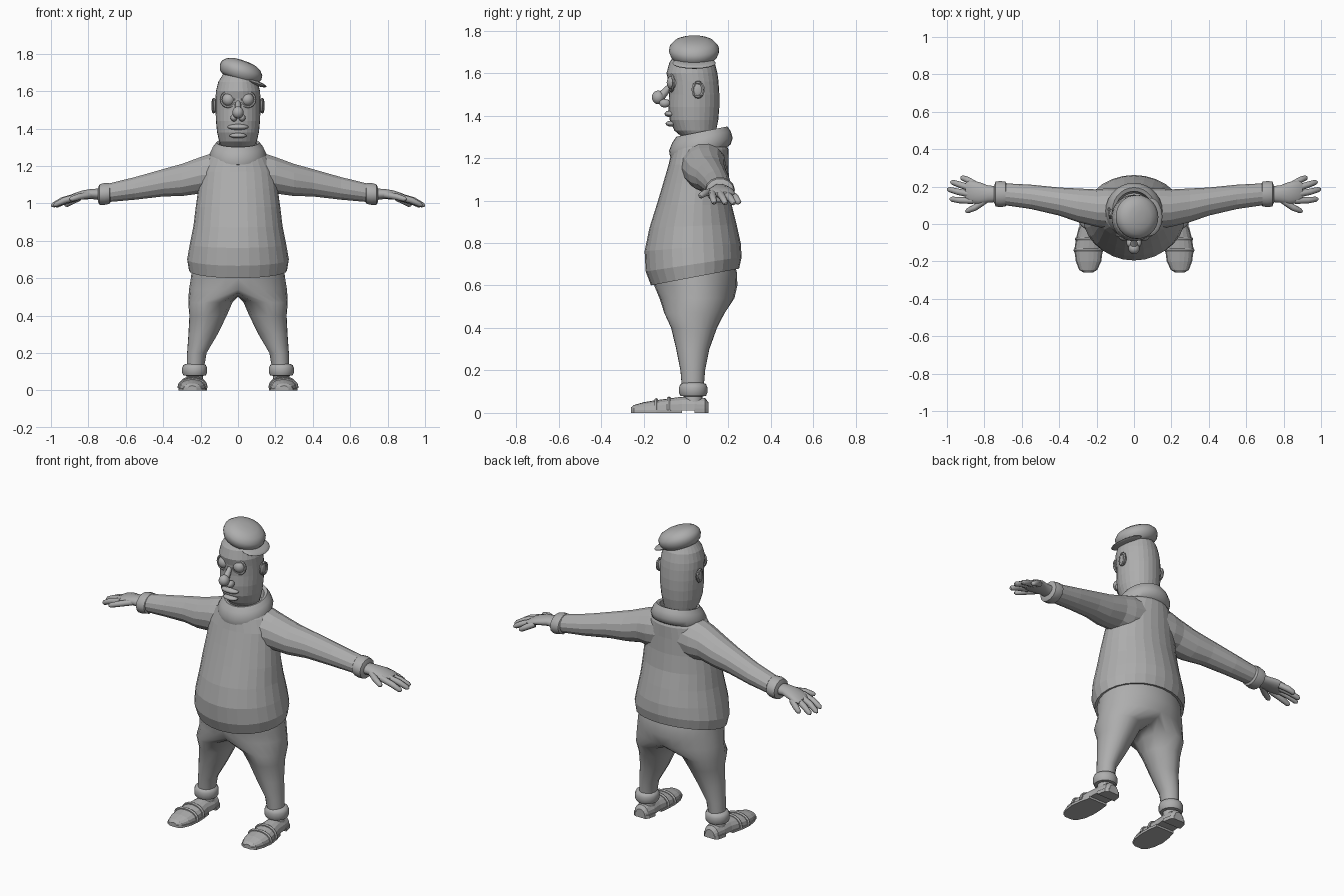
import bpy, bmesh
from math import sin, cos, pi, radians
from mathutils import Vector, Matrix

cube = bpy.data.objects.get("Cube")
if cube:
    bpy.data.objects.remove(cube, do_unlink=True)

grey = bpy.data.materials.new("clay_grey")
grey.use_nodes = True
GREY = (0.42, 0.42, 0.42, 1)
grey.diffuse_color = GREY
grey.node_tree.nodes["Principled BSDF"].inputs["Base Color"].default_value = GREY


def finish(name, bm, mirror=False, smooth=None):
    """Turn a bmesh into an object, optionally mirrored across x."""
    bmesh.ops.recalc_face_normals(bm, faces=bm.faces)
    mesh = bpy.data.meshes.new(name)
    bm.to_mesh(mesh)
    bm.free()
    mesh.materials.append(grey)
    ob = bpy.data.objects.new(name, mesh)
    bpy.context.collection.objects.link(ob)
    if mirror:
        ob.modifiers.new("Mirror", "MIRROR")
    if smooth:
        bpy.ops.object.select_all(action="DESELECT")
        ob.select_set(True)
        bpy.context.view_layer.objects.active = ob
        bpy.ops.object.shade_smooth_by_angle(angle=radians(smooth))
    return ob


def skin_rings(bm, rings, closed=True):
    """Join successive rings of vertices with quads."""
    for a, b in zip(rings, rings[1:]):
        n = len(a)
        for i in range(n if closed else n - 1):
            j = (i + 1) % n
            bm.faces.new((a[i], a[j], b[j], b[i]))


def loft(name, sections, mirror=False, smooth=None, matrix=None):
    bm = bmesh.new()
    rings = [[bm.verts.new(p) for p in s] for s in sections]
    skin_rings(bm, rings)
    bm.faces.new(rings[0])
    bm.faces.new(rings[-1])
    if matrix:
        bm.transform(matrix)
    return finish(name, bm, mirror, smooth)


def level(z, rx, front, back, tilt=0, n=28):
    """Horizontal ellipse between two y values, rising by tilt toward the back."""
    yc, ry = (front + back) / 2, (back - front) / 2
    return [(rx * cos(2 * pi * i / n), yc + ry * sin(2 * pi * i / n),
             z + tilt * ry * sin(2 * pi * i / n)) for i in range(n)]


def upright(x, yc, zc, ry, rz, n=14):
    """Ellipse facing along x."""
    return [(x, yc + ry * cos(2 * pi * i / n), zc + rz * sin(2 * pi * i / n))
            for i in range(n)]


def tube(name, points, radii, mirror=False, n=8):
    pts = [Vector(p) for p in points]
    sections = []
    for k, p in enumerate(pts):
        d = (pts[min(k + 1, len(pts) - 1)] - pts[max(k - 1, 0)]).normalized()
        ref = Vector((0, 1, 0)) if abs(d.y) < 0.8 else Vector((1, 0, 0))
        u = d.cross(ref).normalized()
        v = d.cross(u)
        sections.append([p + radii[k] * (u * cos(2 * pi * i / n) + v * sin(2 * pi * i / n))
                         for i in range(n)])
    return loft(name, sections, mirror, 50)


def ball(name, centre, size, mirror=False, matrix=None):
    bm = bmesh.new()
    bmesh.ops.create_uvsphere(bm, u_segments=16, v_segments=10, radius=1)
    bm.transform((matrix or Matrix()) @ Matrix.Translation(centre)
                 @ Matrix.Diagonal((*size, 1)))
    return finish(name, bm, mirror, 60)


def oval_path(centre, u, v, n=16):
    c, u, v = Vector(centre), Vector(u), Vector(v)
    return [c + u * cos(2 * pi * i / n) + v * sin(2 * pi * i / n) for i in range(n + 1)]


# Sweater
loft("sweater", [level(*s) for s in (
    (.645, .245, -.15, .235, .19), (.64, .262, -.165, .25, .19),
    (.70, .272, -.19, .262, .15), (.78, .258, -.195, .258, .08),
    (.88, .238, -.172, .238, .04), (.98, .226, -.138, .215),
    (1.08, .212, -.108, .203), (1.17, .2, -.082, .2),
    (1.24, .165, -.065, .2), (1.29, .12, -.04, .18))])
loft("collar", [level(*s, .2) for s in (
    (1.22, .12, -.04, .18), (1.235, .147, -.075, .21), (1.265, .152, -.08, .22),
    (1.3, .135, -.065, .21), (1.325, .115, -.045, .195),
    (1.32, .1, -.03, .175), (1.27, .09, -.02, .165))], smooth=40)
loft("sleeve", [upright(*s) for s in (
    (.06, .08, 1.165, .11, .12), (.14, .083, 1.155, .108, .115),
    (.2, .085, 1.15, .1, .1), (.3, .1, 1.125, .09, .088),
    (.4, .12, 1.11, .075, .075), (.55, .145, 1.08, .065, .062),
    (.7, .16, 1.055, .058, .05))], True)
loft("sleeve_cuff", [upright(*s) for s in (
    (.68, .16, 1.055, .055, .048), (.688, .16, 1.053, .066, .057),
    (.715, .16, 1.05, .07, .06), (.74, .16, 1.047, .066, .056),
    (.748, .16, 1.045, .045, .04))], True, 40)

# Hands
loft("palm", [upright(*s) for s in (
    (.73, .16, 1.048, .042, .032), (.78, .16, 1.05, .046, .028),
    (.83, .165, 1.045, .06, .025), (.88, .172, 1.033, .06, .02),
    (.9, .175, 1.028, .045, .012))], True, 50)
fingers = {
    "index_finger": ((.86, .125, 1.035), (.93, .127, 1.015), (.985, .134, .988)),
    "middle_finger": ((.87, .158, 1.035), (.94, .172, 1.015), (.998, .187, .985)),
    "ring_finger": ((.87, .19, 1.03), (.93, .21, 1.01), (.98, .226, .985)),
    "little_finger": ((.85, .212, 1.03), (.89, .236, 1.01), (.925, .25, .988)),
    "thumb": ((.79, .13, 1.045), (.85, .088, 1.035), (.9, .066, 1.02))}
for name, path in fingers.items():
    a, b, c = (Vector(p) for p in path)
    tube(name, (a, b, b.lerp(c, .8), c), (.018, .017, .014, .006), True)

# Trousers: half pelvis, seam between the legs, one leg, then mirrored
bm = bmesh.new()
N, K = 12, 5
arc = [-pi / 2 + pi * i / N for i in range(N + 1)]
inner = [pi / 2 + pi * (k + 1) / (K + 1) for k in range(K)]
halves = []
for z, rx, front, back in ((.74, .235, -.13, .22), (.66, .245, -.148, .24),
                           (.6, .252, -.15, .242), (.54, .262, -.125, .228)):
    yc, ry = (front + back) / 2, (back - front) / 2
    halves.append([bm.verts.new((rx * cos(a) if 0 < i < N else 0, yc + ry * sin(a), z))
                   for i, a in enumerate(arc)])
skin_rings(bm, halves, False)
seam = [bm.verts.new((0, yc + ry * sin(a), z - .04 * abs(cos(a)))) for a in inner]
legs = [halves[-1] + seam]
for z, xc, rx, yc, ry in ((.47, .148, .118, .04, .142), (.4, .16, .1, .038, .108),
                          (.3, .187, .078, .032, .078), (.2, .22, .052, .032, .058),
                          (.1, .23, .045, .032, .05)):
    legs.append([bm.verts.new((xc + rx * cos(a), yc + ry * sin(a), z)) for a in arc + inner])
skin_rings(bm, legs)
bm.faces.new(legs[-1])
finish("trousers", bm, True, 60)


def ankle_ring(z, r):
    return [(x + .232, y, h) for x, y, h in level(z, r, .034 - r, .034 + r, n=16)]


loft("trouser_cuff", [ankle_ring(*s) for s in (
    (.078, .045), (.08, .06), (.095, .067), (.12, .067), (.136, .06), (.142, .045))], True, 50)
loft("sock", [ankle_ring(*s) for s in ((.04, .046), (.1, .042))], True, 50)

# Shoes
shoe = ((-.26, .245, .02, .025), (-.245, .245, .045, .037), (-.2, .243, .064, .05),
        (-.14, .243, .072, .06), (-.08, .24, .067, .068), (-.02, .236, .056, .076),
        (.04, .232, .056, .075), (.09, .231, .046, .07), (.105, .23, .03, .05))


def over(y, xc, w, h, grow=0):
    return [(xc + (w + grow) * cos(pi * i / 8), y, .012 + (h + grow - .012) * sin(pi * i / 8) ** .8)
            for i in range(9)]


def slab(y, xc, w, top):
    return [(xc - w, y, 0), (xc + w, y, 0), (xc + w, y, top), (xc - w, y, top)]


loft("shoe_upper", [over(*s) for s in shoe], True)
loft("shoe_sole", [slab(y, x, w + .004, .014) for y, x, w, h in shoe[:6]], True)
loft("shoe_heel", [slab(y, x, w + .004, .02) for y, x, w, h in shoe[6:]], True)
for label, s in (("front", shoe[3]), ("rear", shoe[4])):
    tube(label + "_shoe_strap", over(*s), [.01] * 9, True, 6)

# Head
loft("head", [level(*s) for s in (
    (1.24, .08, 0, .13), (1.30, .086, -.02, .135), (1.33, .1, -.055, .142),
    (1.38, .112, -.077, .152), (1.44, .118, -.083, .157), (1.5, .12, -.08, .157),
    (1.56, .12, -.083, .153), (1.6, .118, -.092, .148), (1.65, .105, -.078, .135),
    (1.69, .08, -.05, .11), (1.715, .04, -.01, .07))])
ball("eye", (.05, -.055, 1.555), (.036, .036, .036), True)
tube("eyelid_rim", oval_path((.052, -.068, 1.555), (.039, .008, 0), (0, 0, .039)),
     [.007] * 17, True, 6)
tube("nose_bridge", ((0, -.07, 1.545), (0, -.1, 1.51), (0, -.125, 1.485)), (.012, .018, .024))
ball("nose_tip", (0, -.131, 1.486), (.03, .03, .032))
ball("nostril_wing", (.022, -.1, 1.458), (.018, .026, .02), True)
ball("upper_lip", (0, -.074, 1.408), (.056, .027, .016))
ball("lower_lip", (0, -.07, 1.362), (.046, .026, .014))
ball("ear", (.124, .055, 1.52), (.012, .026, .036), True)
tube("ear_rim", oval_path((.13, .057, 1.522), (.004, .024, 0), (0, 0, .034)),
     [.008] * 17, True, 6)

# Cap, worn tilted with its peak to the side
tilt = Matrix.Translation((.015, .038, 1.705)) @ Matrix.Rotation(radians(20), 4, "Y")
loft("cap_crown", [level(z, r, -r, r) for z, r in (
    (-.045, .09), (-.03, .108), (-.005, .118), (.018, .116), (.042, .095),
    (.056, .06), (.06, .02))], smooth=50, matrix=tilt)
ball("cap_peak", (.085, 0, -.03), (.072, .103, .014), matrix=tilt)
